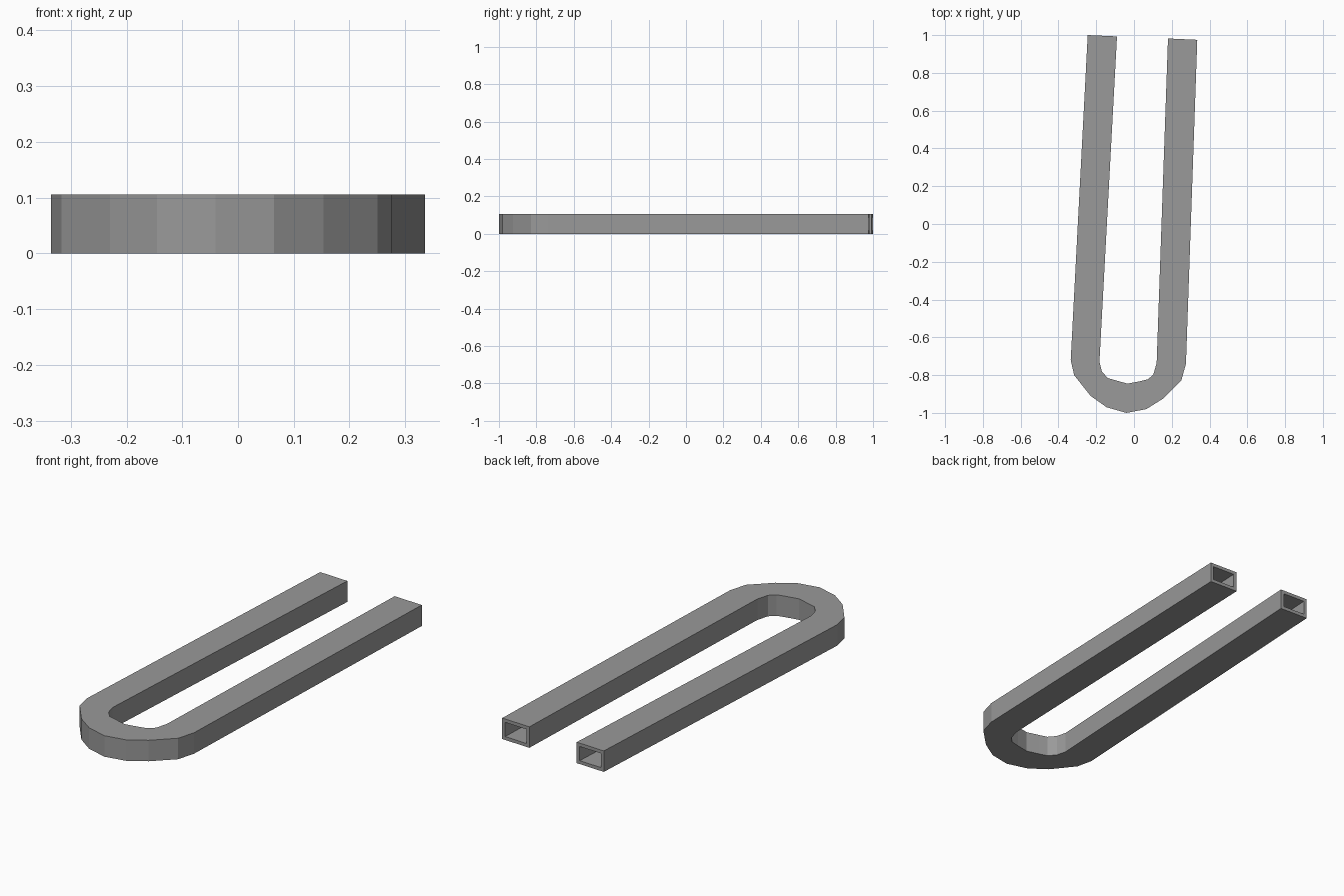
import bpy
import bmesh
from mathutils import Vector

cube = bpy.data.objects.get("Cube")
if cube:
    bpy.data.objects.remove(cube, do_unlink=True)

HEIGHT = 0.105
WALL = 0.017

# Plan of the bend: matching points on the outer and inner sides
outer = [(-0.245, 1.0), (-0.335, -0.72), (-0.317, -0.80), (-0.23, -0.91),
         (-0.145, -0.97), (-0.04, -1.0), (0.065, -0.98), (0.153, -0.925),
         (0.25, -0.83), (0.275, -0.74), (0.335, 0.975)]
inner = [(-0.09, 0.993), (-0.183, -0.73), (-0.17, -0.78), (-0.14, -0.815),
         (-0.10, -0.827), (-0.035, -0.845), (0.03, -0.833), (0.075, -0.822),
         (0.103, -0.795), (0.12, -0.735), (0.18, 0.982)]


def rectangle(a, b, inset):
    """Upright rectangular section between plan points a and b."""
    a, b = Vector((*a, 0)), Vector((*b, 0))
    step = (b - a).normalized() * inset
    low, high = Vector((0, 0, inset)), Vector((0, 0, HEIGHT - inset))
    return [a + step + low, b - step + low, b - step + high, a + step + high]


def bridge(bm, ring_a, ring_b):
    for i in range(4):
        j = (i + 1) % 4
        bm.faces.new((ring_a[i], ring_a[j], ring_b[j], ring_b[i]))


# Sweep the outer skin and the hollow bore along the bend
bm = bmesh.new()
skins = []
for inset in (0, WALL):
    rings = [[bm.verts.new(p) for p in rectangle(a, b, inset)]
             for a, b in zip(outer, inner)]
    for ring_a, ring_b in zip(rings, rings[1:]):
        bridge(bm, ring_a, ring_b)
    skins.append(rings)

# Rims joining skin and bore at both open ends
for end in (0, -1):
    bridge(bm, skins[0][end], skins[1][end])
bmesh.ops.recalc_face_normals(bm, faces=bm.faces[:])

mesh = bpy.data.meshes.new("bent_square_tube")
bm.to_mesh(mesh)
bm.free()
tube = bpy.data.objects.new("bent_square_tube", mesh)
bpy.context.collection.objects.link(tube)

# Plain grey metal
grey = bpy.data.materials.new("grey_metal")
grey.use_nodes = True
colour = (0.32, 0.32, 0.32, 1)
grey.diffuse_color = colour
grey.node_tree.nodes["Principled BSDF"].inputs["Base Color"].default_value = colour
mesh.materials.append(grey)
